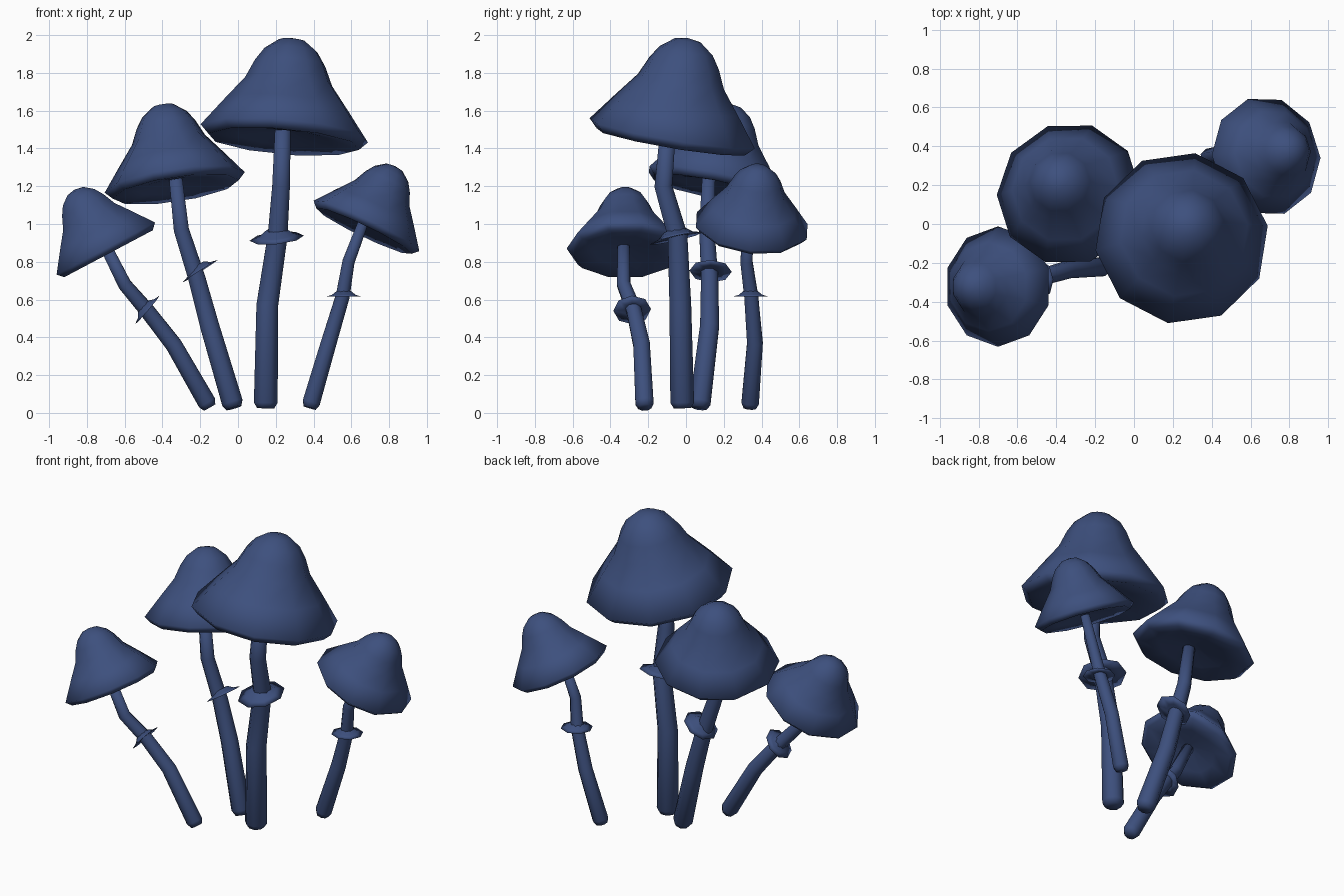
import bpy, bmesh, math
from mathutils import Vector

if "Cube" in bpy.data.objects:
    bpy.data.objects.remove(bpy.data.objects["Cube"])

Z = Vector((0, 0, 1))
navy = bpy.data.materials.new("navy_blue")
navy.diffuse_color = (0.047, 0.08, 0.208, 1)
navy.use_nodes = True
navy.node_tree.nodes["Principled BSDF"].inputs["Base Color"].default_value = navy.diffuse_color


def loft(name, rings, sides, phase=0.0):
    """Skin a list of (centre, axis, radius) rings and close both ends."""
    bm = bmesh.new()
    loops = []
    for centre, axis, radius in rings:
        q = Z.rotation_difference(axis.normalized())
        if radius == 0:
            loops.append([bm.verts.new(centre)])
            continue
        loop = []
        for i in range(sides):
            a = math.radians(phase) + 2 * math.pi * i / sides
            loop.append(bm.verts.new(centre + q @ Vector((math.cos(a), math.sin(a), 0)) * radius))
        loops.append(loop)
    for lo, hi in zip(loops, loops[1:]):
        for i in range(sides):
            j = (i + 1) % sides
            if len(lo) == 1:
                bm.faces.new((lo[0], hi[j], hi[i]))
            elif len(hi) == 1:
                bm.faces.new((lo[i], lo[j], hi[0]))
            else:
                bm.faces.new((lo[i], lo[j], hi[j], hi[i]))
    bmesh.ops.recalc_face_normals(bm, faces=bm.faces)
    for f in bm.faces:
        f.smooth = True
    mesh = bpy.data.meshes.new(name)
    bm.to_mesh(mesh)
    bm.free()
    mesh.materials.append(navy)
    obj = bpy.data.objects.new(name, mesh)
    bpy.context.collection.objects.link(obj)
    return obj


def lathe(name, centre, axis, scale, profile, sides, phase):
    """Revolve a (radius, height) profile about a tilted axis."""
    c, n = Vector(centre), Vector(axis).normalized()
    return loft(name, [(c + n * h * scale, n, r * scale) for r, h in profile], sides, phase)


def stem(name, points, r0, r1):
    """Tapered bent stem with a rounded foot."""
    pts = [Vector(p) for p in points]
    last = len(pts) - 1
    rings = []
    for i, p in enumerate(pts):
        t = (pts[min(i + 1, last)] - pts[max(i - 1, 0)]).normalized()
        rings.append((p, t, r0 + (r1 - r0) * i / last))
    p, t, r = rings[0]
    foot = [(p - t * 0.03, t, 0), (p - t * 0.03, t, r * 0.72)]
    p, t, r = rings[-1]
    return loft(name, foot + rings + [(p, t, 0)], 8, 22.5)


# Bell-shaped cap with a thick rolled lip, in units of its rim radius
CAP = [(0, 0.03), (0.12, 0.02), (0.55, -0.05), (0.9, -0.1), (1, 0), (0.74, 0.34),
       (0.52, 0.62), (0.42, 0.84), (0.32, 0.99), (0.16, 1.11), (0, 1.14)]
# Thin conical skirt around the stem, in units of its radius
SKIRT = [(0, 0.05), (0.4, 0.04), (1, 0), (0.65, 0.1), (0.4, 0.3), (0, 0.3)]

mushrooms = {
    "tall": dict(
        path=[(0.147, -0.02, 0.055), (0.155, -0.03, 0.57), (0.21, -0.045, 0.94),
              (0.228, -0.12, 1.2), (0.237, -0.095, 1.5)], r=(0.068, 0.045),
        ring=((0.205, -0.05, 0.925), (-0.1, -0.23, 1), 0.145),
        cap=((0.245, -0.073, 1.48), (0.085, 0.17, 1), 0.45, 8.6)),
    "middle": dict(
        path=[(-0.03, 0.075, 0.055), (-0.15, 0.125, 0.46), (-0.22, 0.125, 0.72),
              (-0.30, 0.11, 0.97), (-0.33, 0.12, 1.24)], r=(0.06, 0.038),
        ring=((-0.2, 0.13, 0.75), (-0.54, 0.03, 0.84), 0.112),
        cap=((-0.335, 0.155, 1.22), (-0.15, 0.2, 1), 0.375, 0)),
    "left": dict(
        path=[(-0.165, -0.22, 0.055), (-0.34, -0.235, 0.36), (-0.48, -0.275, 0.54),
              (-0.60, -0.33, 0.68), (-0.70, -0.33, 0.88)], r=(0.052, 0.034),
        ring=((-0.48, -0.285, 0.545), (-0.75, -0.05, 0.64), 0.1),
        cap=((-0.70, -0.322, 0.87), (-0.53, 0, 1), 0.31, 18)),
    "right": dict(
        path=[(0.388, 0.34, 0.055), (0.48, 0.365, 0.37), (0.555, 0.345, 0.62),
              (0.585, 0.32, 0.80), (0.66, 0.33, 1.0)], r=(0.05, 0.03),
        ring=((0.56, 0.342, 0.615), (0, 0, 1), 0.097),
        cap=((0.68, 0.348, 0.99), (0.48, 0.12, 1), 0.31, 0)),
}

# Each mushroom: stem, skirt ring and cap
for label, m in mushrooms.items():
    stem(label + "_stem", m["path"], *m["r"])
    centre, axis, radius = m["ring"]
    lathe(label + "_ring", centre, axis, radius, SKIRT, 8, 0)
    centre, axis, radius, phase = m["cap"]
    lathe(label + "_cap", centre, axis, radius, CAP, 10, phase)
